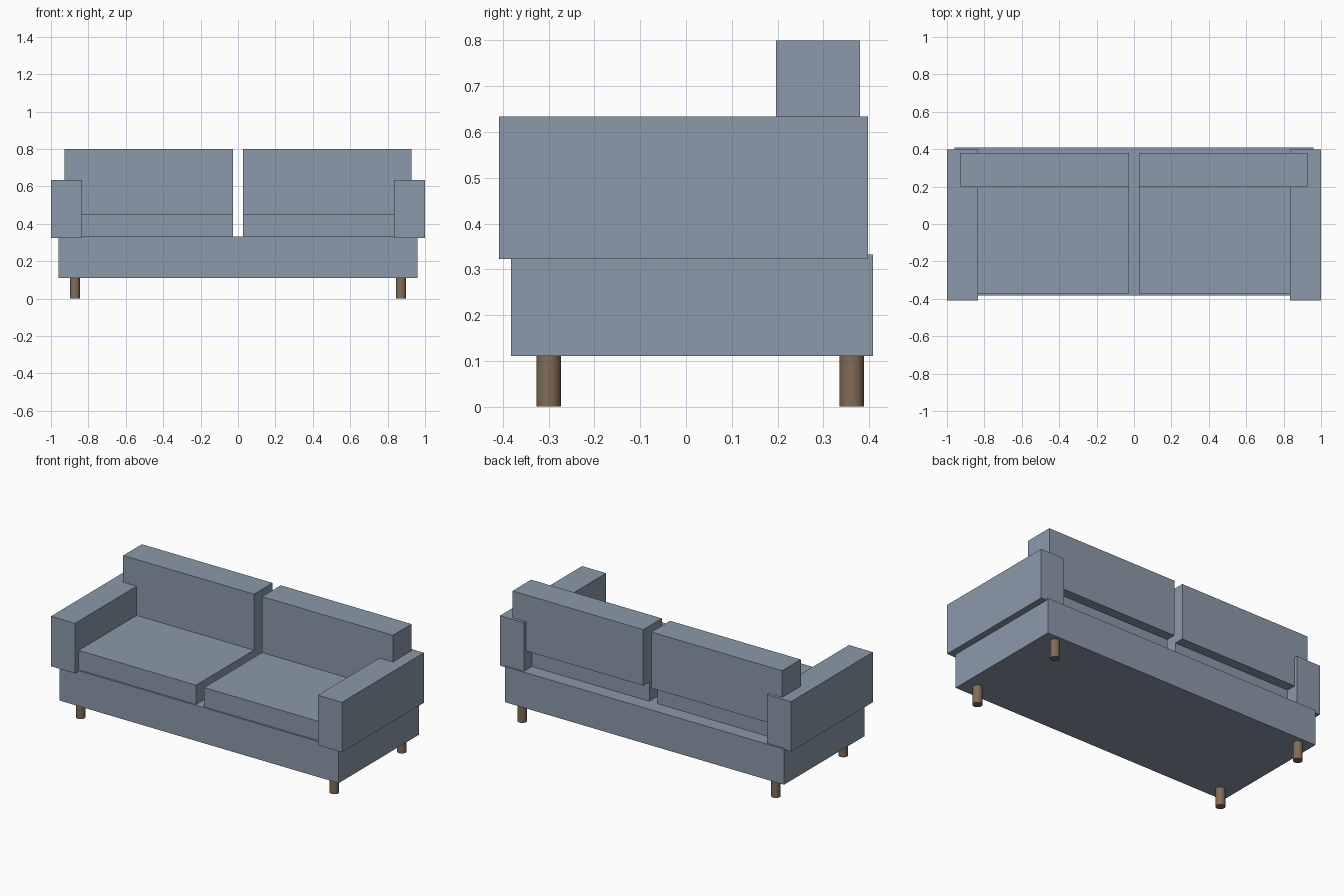
import bpy
import math

if "Cube" in bpy.data.objects:
    bpy.data.objects.remove(bpy.data.objects["Cube"])


def material(name, color):
    m = bpy.data.materials.new(name)
    m.diffuse_color = (*color, 1)
    m.use_nodes = True
    m.node_tree.nodes["Principled BSDF"].inputs["Base Color"].default_value = m.diffuse_color
    return m


fabric = material("blue_grey_fabric", (0.26, 0.32, 0.40))
wood = material("brown_wood", (0.22, 0.15, 0.10))


def box(name, x, y, z):
    """Box from (min, max) ranges on each axis."""
    bpy.ops.mesh.primitive_cube_add(size=1, location=[sum(r) / 2 for r in (x, y, z)])
    ob = bpy.context.object
    ob.name = name
    ob.scale = [r[1] - r[0] for r in (x, y, z)]
    bpy.ops.object.transform_apply(location=False, rotation=False, scale=True)
    ob.data.materials.append(fabric)


def leg(name, x, y):
    bpy.ops.mesh.primitive_cylinder_add(vertices=24, radius=0.027, depth=0.112,
                                        location=(x, y, 0.056))
    ob = bpy.context.object
    ob.name = name
    ob.data.materials.append(wood)
    bpy.ops.object.shade_smooth_by_angle(angle=math.radians(30))


# Base platform
box("base", (-0.96, 0.96), (-0.382, 0.408), (0.111, 0.332))

# Mirrored parts: arms, cushions and legs
for side, s in (("left", -1), ("right", 1)):
    def span(a, b):
        return tuple(sorted((s * a, s * b)))

    box(side + "_arm", span(0.835, 1.0), (-0.408, 0.398), (0.323, 0.634))
    box(side + "_seat_cushion", span(0.028, 0.836), (-0.372, 0.32), (0.332, 0.452))
    box(side + "_back_cushion", span(0.028, 0.927), (0.197, 0.38), (0.452, 0.80))
    leg(side + "_front_leg", s * 0.872, -0.30)
    leg(side + "_back_leg", s * 0.872, 0.362)
